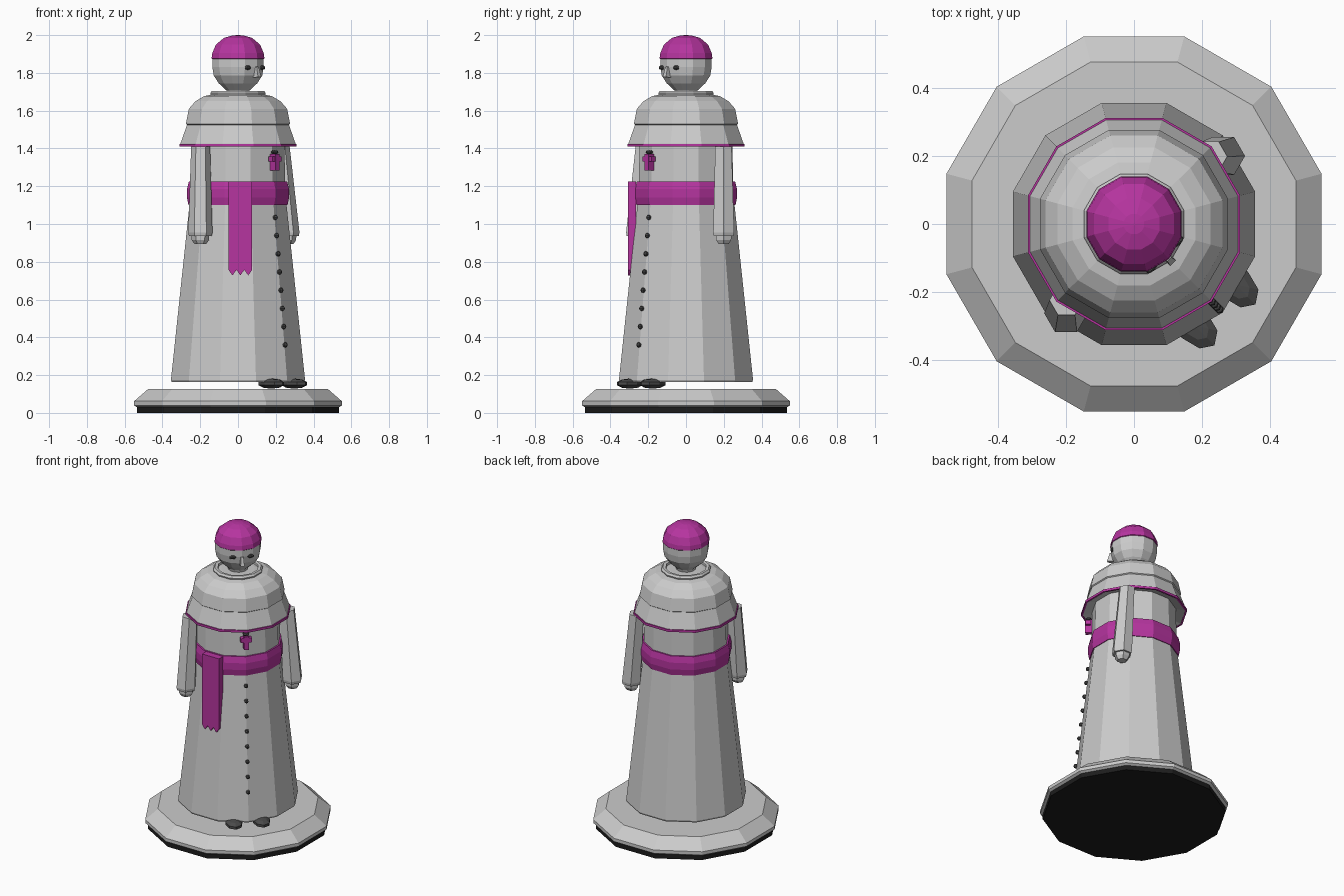
import bpy, bmesh, math
from mathutils import Matrix, Vector

if "Cube" in bpy.data.objects:
    bpy.data.objects.remove(bpy.data.objects["Cube"])

SIDES = 12
TURN = Matrix.Rotation(math.radians(45), 4, 'Z')   # figure looks towards +x,-y


def material(name, rgb):
    m = bpy.data.materials.new(name)
    m.diffuse_color = (*rgb, 1)
    m.use_nodes = True
    m.node_tree.nodes["Principled BSDF"].inputs["Base Color"].default_value = m.diffuse_color
    return m


MAGENTA = material("magenta", (0.47, 0.035, 0.35))
DARK = material("dark", (0.07, 0.07, 0.07))
BLACK = material("black", (0.012, 0.012, 0.012))


def finish(name, bm, mat=None, turn=False):
    if turn:
        bm.transform(TURN)
    bmesh.ops.recalc_face_normals(bm, faces=bm.faces)
    me = bpy.data.meshes.new(name)
    bm.to_mesh(me)
    bm.free()
    if mat:
        me.materials.append(mat)
    ob = bpy.data.objects.new(name, me)
    bpy.context.collection.objects.link(ob)
    return ob


def lathe(name, profile, mat=None, closed=False):
    """Twelve-sided turned part; radii are measured to the flats."""
    bm = bmesh.new()
    k = 1 / math.cos(math.pi / SIDES)
    rings = []
    for r, z in profile:
        ring = []
        for i in range(SIDES):
            a = math.radians(15) + i * math.tau / SIDES
            ring.append(bm.verts.new((r * k * math.cos(a), r * k * math.sin(a), z)))
        rings.append(ring)
    pairs = list(zip(rings, rings[1:]))
    if closed:
        pairs.append((rings[-1], rings[0]))
    else:
        bm.faces.new(rings[0])
        bm.faces.new(rings[-1])
    for a, b in pairs:
        for i in range(SIDES):
            j = (i + 1) % SIDES
            bm.faces.new((a[i], a[j], b[j], b[i]))
    return finish(name, bm, mat, False)


def ellipsoid(name, loc, size, mat, u=8, v=5):
    bm = bmesh.new()
    bmesh.ops.create_uvsphere(bm, u_segments=u, v_segments=v, radius=1)
    bm.transform(Matrix.Translation(loc) @ Matrix.Diagonal((*size, 1)))
    return finish(name, bm, mat, True)


def prism(name, outline, y0, y1, mat=None, turn=True):
    """Outline in x,z extruded from y0 to y1."""
    bm = bmesh.new()
    f = bm.faces.new([bm.verts.new((x, y0, z)) for x, z in outline])
    new = bmesh.ops.extrude_face_region(bm, geom=[f])["geom"]
    bmesh.ops.translate(bm, vec=(0, y1 - y0, 0),
                        verts=[g for g in new if isinstance(g, bmesh.types.BMVert)])
    return finish(name, bm, mat, turn)


# Stand
lathe("base_pad", [(0.535, 0), (0.535, 0.035)], BLACK)
lathe("base", [(0.535, 0.03), (0.55, 0.04), (0.55, 0.062), (0.475, 0.127)])

# Robe and layered cape
lathe("robe", [(0.35, 0.163), (0.355, 0.175), (0.255, 1.12), (0.25, 1.22), (0.245, 1.43)])
lathe("sash", [(0.25, 1.10), (0.262, 1.10), (0.27, 1.14), (0.27, 1.185),
               (0.26, 1.225), (0.24, 1.225)], MAGENTA)
lathe("cape", [(0.24, 1.43), (0.305, 1.41), (0.305, 1.425), (0.27, 1.525), (0.276, 1.53),
               (0.26, 1.61), (0.225, 1.65), (0.18, 1.677), (0.10, 1.692)])
lathe("cape_trim", [(0.30, 1.409), (0.311, 1.409), (0.311, 1.424), (0.30, 1.424)],
      MAGENTA, closed=True)
lathe("collar", [(0.118, 1.675), (0.143, 1.68), (0.147, 1.693), (0.138, 1.705), (0.12, 1.703)],
      closed=True)

# Head and skullcap
lathe("head", [(0.055, 1.685), (0.062, 1.708), (0.102, 1.745), (0.128, 1.785),
               (0.136, 1.83), (0.136, 1.88)])
lathe("skullcap", [(0.135, 1.873), (0.14, 1.877), (0.136, 1.905), (0.117, 1.95),
                   (0.075, 1.985), (0.03, 1.998), (0.004, 2.0)], MAGENTA)

# Nose wedge
bm = bmesh.new()
pts = [(-0.012, -0.125, 1.775), (0.012, -0.125, 1.775), (0.012, -0.162, 1.778),
       (-0.012, -0.162, 1.778), (-0.008, -0.125, 1.835), (0.008, -0.125, 1.835),
       (0.008, -0.147, 1.832), (-0.008, -0.147, 1.832)]
for p in pts:
    bm.verts.new(p)
bmesh.ops.convex_hull(bm, input=bm.verts)
finish("nose", bm, None, True)


def limb(name, sections):
    """Hexagonal tapered limb through (centre, radius) sections."""
    bm = bmesh.new()
    rings = [[bm.verts.new(Vector(c) + Vector((r * math.cos(a), r * math.sin(a), 0)))
              for a in [math.radians(60 * i + 15) for i in range(6)]] for c, r in sections]
    bm.faces.new(rings[0])
    bm.faces.new(rings[-1])
    for p, q in zip(rings, rings[1:]):
        for i in range(6):
            bm.faces.new((p[i], p[i - 1], q[i - 1], q[i]))
    finish(name, bm, None, True)


# Paired parts: eyes, arms, hands, shoes
for side, s in (("right", 1), ("left", -1)):
    ellipsoid(f"{side}_eye", (s * 0.054, -0.127, 1.828), (0.022, 0.012, 0.012), DARK)
    limb(f"{side}_sleeve", [((s * 0.298, -0.018, 1.41), 0.05),
                            ((s * 0.326, -0.044, 0.955), 0.064),
                            ((s * 0.326, -0.044, 0.937), 0.06)])
    limb(f"{side}_hand", [((s * 0.326, -0.044, 0.95), 0.048),
                          ((s * 0.326, -0.044, 0.915), 0.046),
                          ((s * 0.327, -0.045, 0.893), 0.03)])
    ellipsoid(f"{side}_shoe", (s * 0.085, -0.335, 0.155), (0.055, 0.088, 0.027), DARK)

# Buttons down the front edge
for i in range(8):
    z = 1.035 - i * 0.0964
    y = -(0.259 + (1.1 - z) * 0.106) / math.cos(math.pi / SIDES) - 0.004
    ellipsoid(f"button_{i + 1}", (0, y, z), (0.014, 0.014, 0.014), DARK, 6, 4)

# Pendant cross with its loop
prism("pendant_upright", [(-0.014, 1.282), (0.014, 1.282), (0.014, 1.37), (-0.014, 1.37)],
      -0.295, -0.255, MAGENTA)
prism("pendant_bar", [(-0.034, 1.33), (0.034, 1.33), (0.034, 1.358), (-0.034, 1.358)],
      -0.292, -0.262, MAGENTA)
ellipsoid("pendant_loop", (0, -0.275, 1.38), (0.022, 0.02, 0.011), DARK, 6, 4)

# Hanging sash tail with notched end
tail = [(-0.05, 1.225), (0.075, 1.225)]
for i in range(7):
    tail.append((0.075 - i * 0.125 / 6, 0.757 if i % 2 == 0 else 0.728))
prism("sash_tail", tail, -0.308, -0.265, MAGENTA, turn=False)
